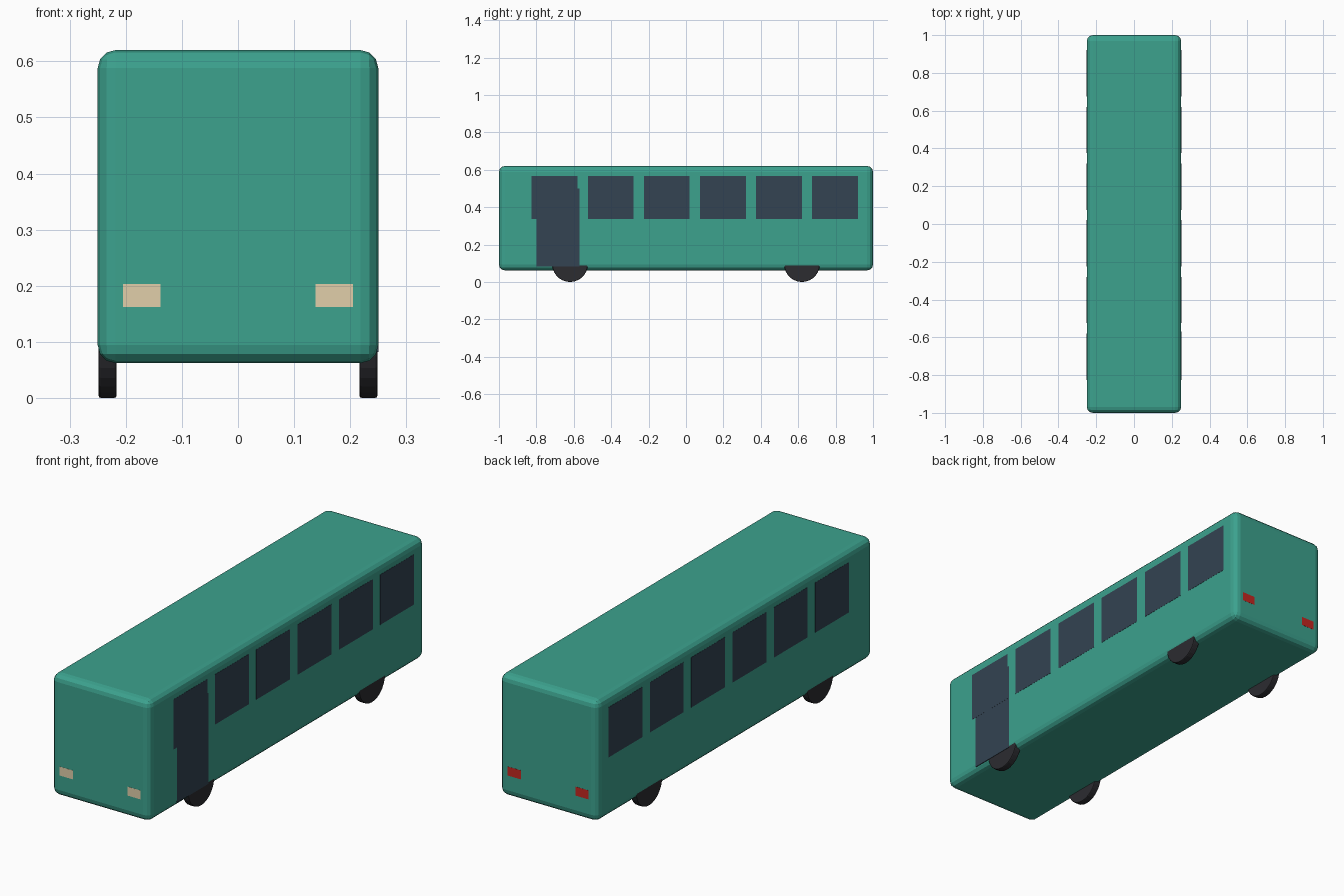
import bpy
import math

if "Cube" in bpy.data.objects:
    bpy.data.objects.remove(bpy.data.objects["Cube"])


def material(name, color):
    m = bpy.data.materials.new(name)
    m.diffuse_color = (*color, 1)
    m.use_nodes = True
    m.node_tree.nodes["Principled BSDF"].inputs["Base Color"].default_value = m.diffuse_color
    return m


TEAL = material("teal paint", (0.045, 0.36, 0.27))
GLASS = material("dark glass", (0.033, 0.056, 0.085))
RUBBER = material("rubber", (0.025, 0.025, 0.03))
CREAM = material("headlight cream", (0.75, 0.62, 0.40))
RED = material("tail light red", (0.55, 0.02, 0.015))


def bevel(ob, width, segments):
    mod = ob.modifiers.new("bevel", 'BEVEL')
    mod.width = width
    mod.segments = segments
    mod.limit_method = 'ANGLE'
    mod.angle_limit = math.radians(40)


def box(name, lo, hi, mat):
    """Box between two opposite corners."""
    bpy.ops.mesh.primitive_cube_add(size=1, location=[(a + b) / 2 for a, b in zip(lo, hi)])
    ob = bpy.context.object
    ob.name = name
    ob.scale = [b - a for a, b in zip(lo, hi)]
    bpy.ops.object.transform_apply(location=False, rotation=False, scale=True)
    ob.data.materials.append(mat)
    return ob


# Body shell with rounded edges
body = box("body", (-0.25, -1, 0.062), (0.25, 1, 0.62), TEAL)
bevel(body, 0.032, 3)

for side, s in (("left", -1), ("right", 1)):
    # Row of six side windows, almost flush with the body
    for i in range(6):
        y = -0.825 + 0.3 * i
        x0, x1 = sorted((s * 0.24, s * 0.2508))
        box(f"{side}_window_{i + 1}", (x0, y, 0.336), (x1, y + 0.245, 0.566), GLASS)

    # Headlights and tail lights
    x0, x1 = sorted((s * 0.138, s * 0.205))
    box(f"{side}_headlight", (x0, -1.0006, 0.162), (x1, -0.99, 0.203), CREAM)
    box(f"{side}_tail_light", (x0, 0.99, 0.162), (x1, 1.0006, 0.203), RED)

    # Wheels, mostly hidden inside the body
    for end, y in (("front", -0.62), ("rear", 0.62)):
        bpy.ops.mesh.primitive_cylinder_add(vertices=28, radius=0.095, depth=0.032,
                                            location=(s * 0.2325, y, 0.095),
                                            rotation=(0, math.pi / 2, 0))
        wheel = bpy.context.object
        wheel.name = f"{end}_{side}_wheel"
        wheel.data.materials.append(RUBBER)
        bevel(wheel, 0.004, 2)

# Entrance door on the right side, below the first window
box("door", (0.24, -0.80, 0.082), (0.2504, -0.57, 0.50), GLASS)
